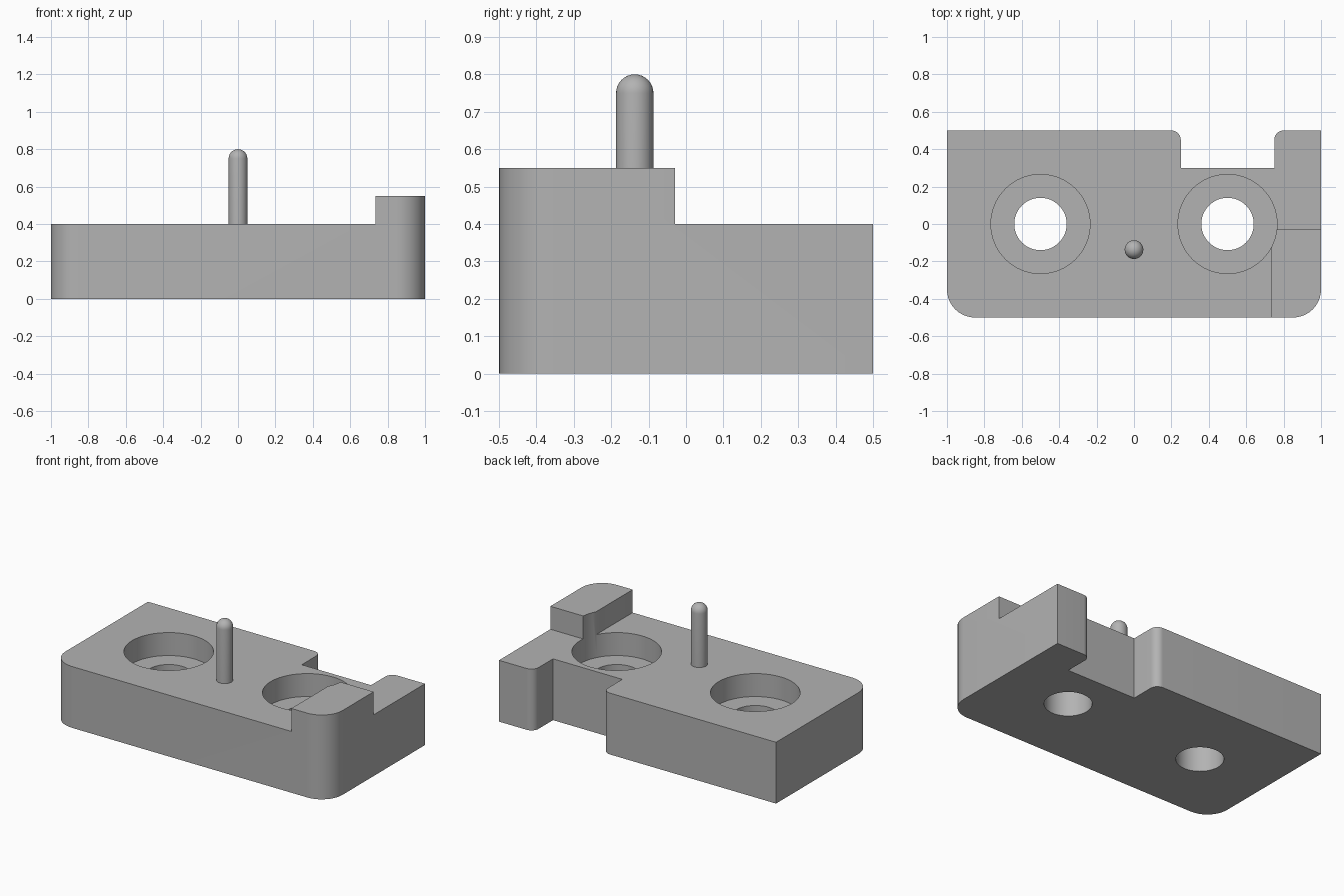
import bpy, bmesh, math
from mathutils import Vector

cube = bpy.data.objects.get("Cube")
if cube:
    bpy.data.objects.remove(cube, do_unlink=True)

grey = bpy.data.materials.new("plain grey")
grey.use_nodes = True
colour = (0.45, 0.45, 0.45, 1)
grey.diffuse_color = colour
grey.node_tree.nodes["Principled BSDF"].inputs["Base Color"].default_value = colour


def finish(name, bm):
    mesh = bpy.data.meshes.new(name)
    bmesh.ops.recalc_face_normals(bm, faces=bm.faces)
    bm.to_mesh(mesh)
    bm.free()
    mesh.materials.append(grey)
    obj = bpy.data.objects.new(name, mesh)
    bpy.context.collection.objects.link(obj)
    return obj


def activate(obj):
    bpy.ops.object.select_all(action='DESELECT')
    obj.select_set(True)
    bpy.context.view_layer.objects.active = obj


def rounded(corners, steps=10):
    """Outline of (x, y, radius) right-angled corners, rounded where radius > 0."""
    points = []
    for i, (x, y, r) in enumerate(corners):
        p = Vector((x, y))
        if r == 0:
            points.append(p)
            continue
        a = (Vector(corners[i - 1][:2]) - p).normalized()
        b = (Vector(corners[(i + 1) % len(corners)][:2]) - p).normalized()
        for k in range(steps + 1):
            t = math.pi / 2 * k / steps
            points.append(p + r * (a * (1 - math.sin(t)) + b * (1 - math.cos(t))))
    return points


def prism(name, points, z0, z1):
    bm = bmesh.new()
    face = bm.faces.new([bm.verts.new((x, y, z0)) for x, y in points])
    up = bmesh.ops.extrude_face_region(bm, geom=[face])["geom"]
    verts = [v for v in up if isinstance(v, bmesh.types.BMVert)]
    bmesh.ops.translate(bm, verts=verts, vec=(0, 0, z1 - z0))
    return finish(name, bm)


def circle(cx, cy, r, n=64):
    return [(cx + r * math.cos(math.tau * k / n), cy + r * math.sin(math.tau * k / n))
            for k in range(n)]


def cut(obj, cutter):
    cutter.hide_render = True
    mod = obj.modifiers.new("cut", 'BOOLEAN')
    mod.operation, mod.solver, mod.object = 'DIFFERENCE', 'EXACT', cutter
    activate(obj)
    bpy.ops.object.modifier_apply(modifier=mod.name)
    bpy.data.objects.remove(cutter, do_unlink=True)


# Block with rounded front corners and a notch in the back
TOP, RAISED = 0.4, 0.55
block = prism("block", rounded([
    (-1, -0.5, 0.15), (1, -0.5, 0.15), (1, 0.5, 0), (0.75, 0.5, 0.05),
    (0.75, 0.3, 0), (0.25, 0.3, 0), (0.25, 0.5, 0.05), (-1, 0.5, 0)]), 0, RAISED)

# Lower the top everywhere but the raised corner step
cut(block, prism("step_cutter", [(-1.2, -0.7), (0.735, -0.7), (0.735, -0.03),
                                 (1.2, -0.03), (1.2, 0.7), (-1.2, 0.7)], TOP, 0.8))

# Counterbored screw holes
for x in (-0.5, 0.5):
    cut(block, prism("counterbore_cutter", circle(x, 0, 0.265), TOP - 0.15, 0.9))
    cut(block, prism("hole_cutter", circle(x, 0, 0.14), -0.2, 0.9))

# Round-ended pin, spun from a profile
R = 0.05
bm = bmesh.new()
profile = [(0, TOP - 0.02), (R, TOP - 0.02)] + [
    (R * math.cos(math.pi / 2 * k / 8), 0.8 - R + R * math.sin(math.pi / 2 * k / 8))
    for k in range(9)]
verts = [bm.verts.new((r, 0, z)) for r, z in profile]
edges = [bm.edges.new(pair) for pair in zip(verts, verts[1:])]
bmesh.ops.spin(bm, geom=verts + edges, axis=(0, 0, 1), cent=(0, 0, 0),
               angle=math.tau, steps=32)
bmesh.ops.remove_doubles(bm, verts=bm.verts, dist=0.0005)
pin = finish("pin", bm)
pin.location = (0, -0.137, 0)

for obj in (block, pin):
    activate(obj)
    bpy.ops.object.shade_smooth_by_angle(angle=math.radians(30))
